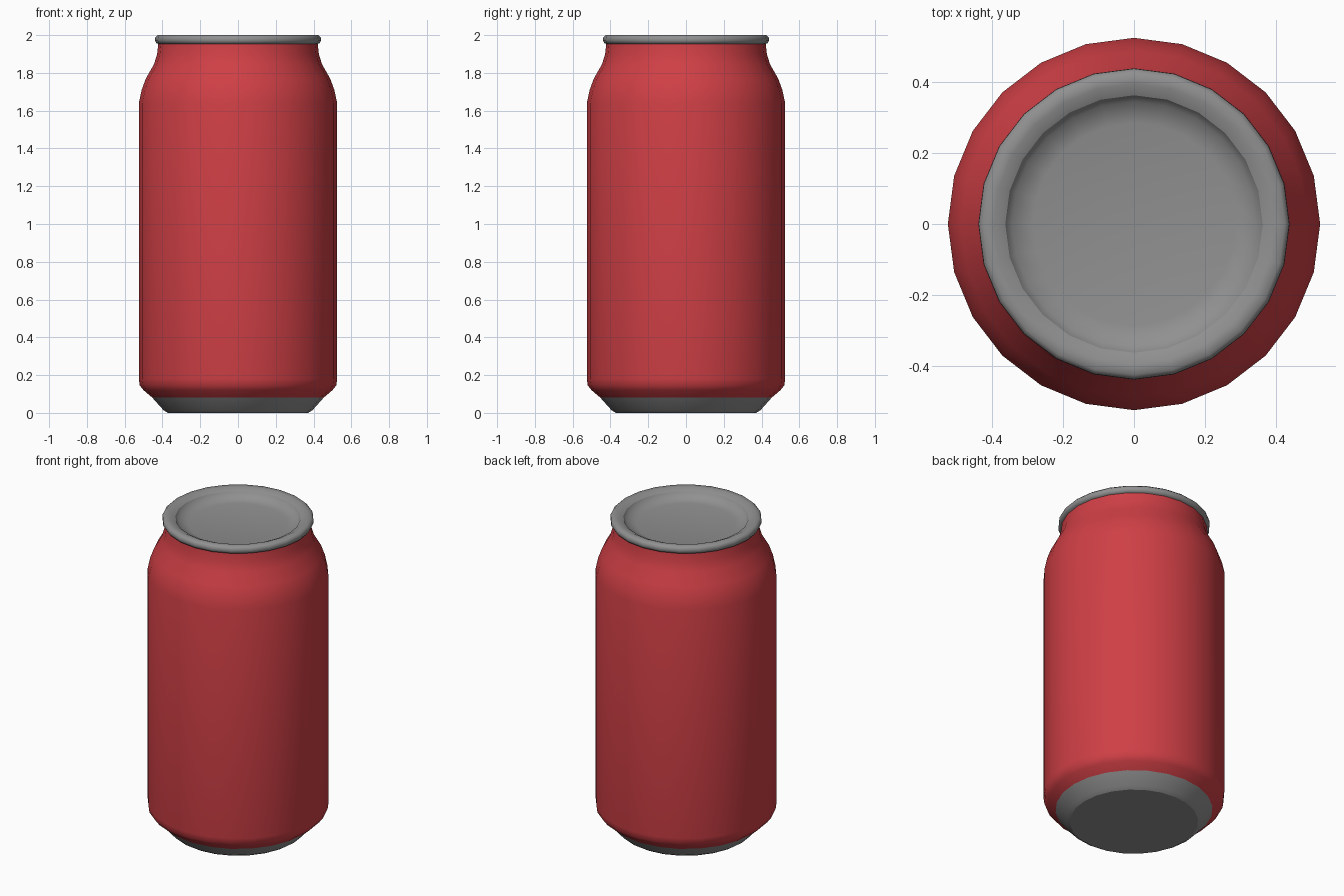
import bpy, bmesh, math
from mathutils import Vector

cube = bpy.data.objects.get("Cube")
if cube:
    bpy.data.objects.remove(cube, do_unlink=True)

SIDES = 24


def material(name, colour):
    mat = bpy.data.materials.new(name)
    mat.use_nodes = True
    mat.diffuse_color = colour
    bsdf = next(n for n in mat.node_tree.nodes if n.type == 'BSDF_PRINCIPLED')
    bsdf.inputs["Base Color"].default_value = colour
    bsdf.inputs["Roughness"].default_value = 0.5
    return mat


def lathe(name, profile, mat, sharp_angle):
    """Turn a (radius, height) profile, listed bottom/outside first, around z."""
    bm = bmesh.new()
    verts = [bm.verts.new((0, r, z)) for r, z in profile]
    edges = [bm.edges.new(pair) for pair in zip(verts, verts[1:])]
    bmesh.ops.spin(bm, geom=verts + edges, cent=(0, 0, 0), axis=(0, 0, 1),
                   angle=math.tau, steps=SIDES, use_merge=True)
    bmesh.ops.remove_doubles(bm, verts=bm.verts, dist=0.0005)
    # Face every polygon along the profile's outward side
    for face in bm.faces:
        centre = face.calc_center_median()
        radial = Vector((centre.x, centre.y, 0)).normalized()
        heights = [v.co.z for v in face.verts]
        radii = [v.co.xy.length for v in face.verts]
        low = min(range(len(radii)), key=lambda i: order(profile, radii[i], heights[i]))
        high = max(range(len(radii)), key=lambda i: order(profile, radii[i], heights[i]))
        dr, dz = radii[high] - radii[low], heights[high] - heights[low]
        face.normal_update()
        if face.normal.dot(radial * dz - Vector((0, 0, dr))) < 0:
            face.normal_flip()
    mesh = bpy.data.meshes.new(name)
    bm.to_mesh(mesh)
    bm.free()
    mesh.materials.append(mat)
    obj = bpy.data.objects.new(name, mesh)
    bpy.context.collection.objects.link(obj)
    bpy.ops.object.select_all(action='DESELECT')
    obj.select_set(True)
    bpy.context.view_layer.objects.active = obj
    bpy.ops.object.shade_smooth_by_angle(angle=math.radians(sharp_angle))
    return obj


def order(profile, radius, height):
    """Index of the profile point nearest to a vertex."""
    return min(range(len(profile)), key=lambda i: math.hypot(
        profile[i][0] - radius, profile[i][1] - height))


red = material("red paint", (0.62, 0.05, 0.06, 1))
metal = material("grey metal", (0.28, 0.28, 0.28, 1))

# Tapered metal foot with a flat underside
lathe("base", [(0, 0), (0.372, 0), (0.395, 0.015), (0.455, 0.082)], metal, 30)

# Painted wall with rounded shoulder and narrow neck
lathe("body", [(0.455, 0.082), (0.5, 0.12), (0.52, 0.145), (0.525, 0.18),
               (0.525, 1.64), (0.51, 1.71), (0.488, 1.77), (0.445, 1.845),
               (0.428, 1.9), (0.422, 1.955)], red, 60)

# Rolled rim around the top
lathe("rim", [(0.415, 1.952), (0.432, 1.957), (0.439, 1.97), (0.438, 1.988),
              (0.425, 2.0), (0.395, 2.0), (0.363, 1.985)], metal, 75)

# Sunken lid panel
lathe("lid", [(0.363, 1.985), (0.345, 1.957), (0.285, 1.945), (0, 1.945)], metal, 60)
